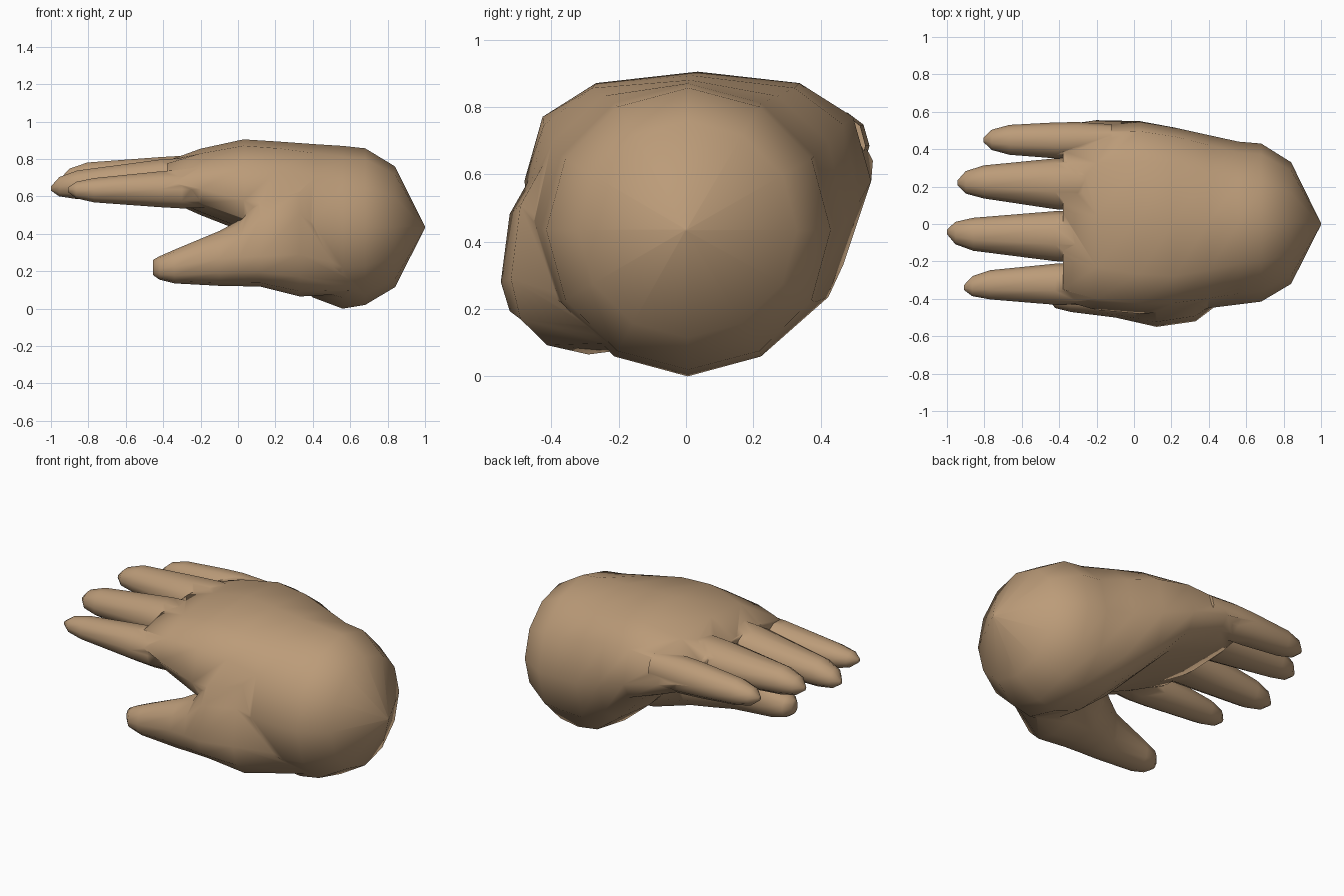
import bpy, bmesh, math

skin = bpy.data.materials.new("tan skin")
skin.diffuse_color = (0.50, 0.33, 0.19, 1)


def loft(name, rings, n):
    """Skin rings (x, y_min, y_max, z_bottom, z_mid, z_top, squareness) along x."""
    bm = bmesh.new()
    loops = []
    for x, y0, y1, z0, zm, z1, p in rings:
        loop = []
        for i in range(n):
            a = 2 * math.pi * i / n
            c, s = math.cos(a), math.sin(a)
            u = math.copysign(abs(c) ** (2 / p), c)
            v = math.copysign(abs(s) ** (2 / p), s)
            h = z1 - zm if v > 0 else zm - z0
            loop.append(bm.verts.new((x, (y0 + y1) / 2 + u * (y1 - y0) / 2, zm + v * h)))
        loops.append(loop)
    for a, b in zip(loops, loops[1:]):
        for i in range(n):
            j = (i + 1) % n
            bm.faces.new((a[i], a[j], b[j], b[i]))
    bm.faces.new(loops[0])
    bm.faces.new(loops[-1])
    bmesh.ops.recalc_face_normals(bm, faces=bm.faces)
    me = bpy.data.meshes.new(name)
    bm.to_mesh(me)
    bm.free()
    me.materials.append(skin)
    ob = bpy.data.objects.new(name, me)
    bpy.context.collection.objects.link(ob)
    return ob


# palm, running from the round wrist stump to the knuckles
hand = loft("hand", [
    (1.00, -0.004, 0.004, 0.431, 0.435, 0.439, 2),
    (0.84, -0.32, 0.33, 0.115, 0.435, 0.76, 2),
    (0.68, -0.415, 0.43, 0.02, 0.435, 0.857, 2),
    (0.56, -0.43, 0.44, 0.00, 0.44, 0.87, 2),
    (0.40, -0.45, 0.475, 0.06, 0.46, 0.88, 2.4),
    (0.22, -0.47, 0.515, 0.21, 0.52, 0.893, 2.8),
    (0.03, -0.48, 0.55, 0.41, 0.58, 0.905, 2.6),
    (-0.20, -0.46, 0.555, 0.50, 0.64, 0.855, 2.3),
    (-0.38, -0.41, 0.53, 0.58, 0.68, 0.79, 2.1),
], 12)

# thumb, its heel flaring up into the side of the palm
parts = [loft("thumb", [
    (0.62, -0.30, -0.05, 0.08, 0.22, 0.50, 2),
    (0.33, -0.52, -0.06, 0.065, 0.29, 0.70, 2.2),
    (0.12, -0.55, -0.12, 0.118, 0.28, 0.66, 2.2),
    (0.01, -0.525, -0.18, 0.12, 0.275, 0.475, 2.2),
    (-0.10, -0.50, -0.25, 0.122, 0.265, 0.415, 2.2),
    (-0.34, -0.47, -0.29, 0.135, 0.225, 0.315, 2.2),
    (-0.42, -0.45, -0.31, 0.155, 0.215, 0.28, 2.2),
    (-0.455, -0.41, -0.35, 0.18, 0.22, 0.26, 2),
], 12)]

# fingers: tip x, base (y, half width, z, half height), end (y, half width, z, half height), tip (y, z)
fingers = {
    "index_finger": (-0.91, (-0.322, 0.110, 0.638, 0.100), (-0.325, 0.078, 0.633, 0.068), (-0.34, 0.635)),
    "middle_finger": (-1.00, (-0.065, 0.134, 0.690, 0.112), (-0.055, 0.088, 0.662, 0.080), (-0.042, 0.642)),
    "ring_finger": (-0.945, (0.215, 0.136, 0.705, 0.110), (0.225, 0.088, 0.706, 0.079), (0.22, 0.69)),
    "little_finger": (-0.805, (0.447, 0.096, 0.685, 0.097), (0.45, 0.080, 0.685, 0.075), (0.45, 0.68)),
}
for name, (tx, base, end, tip) in fingers.items():
    def ring(x, y, h, z, k):
        return (x, y - h, y + h, z - k, z, z + k, 2.1)
    mid = [(e + t) / 2 for e, t in zip((end[0], end[2]), tip)]
    parts.append(loft(name, [
        ring(-0.12, base[0], base[1] * 0.9, base[2], base[3]),
        ring(-0.30, base[0], base[1] * 1.02, base[2], base[3] * 1.07),
        ring(-0.42, *base),
        ring(tx + 0.14, *end),
        ring(tx + 0.045, mid[0], end[1] * 0.68, mid[1], end[3] * 0.68),
        ring(tx, tip[0], 0.012, tip[1], 0.012),
    ], 10))

# fuse everything into one skin
bpy.context.view_layer.objects.active = hand
hand.select_set(True)
for part in parts:
    mod = hand.modifiers.new("fuse", "BOOLEAN")
    mod.operation, mod.solver, mod.object = "UNION", "EXACT", part
    bpy.ops.object.modifier_apply(modifier=mod.name)
    bpy.data.objects.remove(part)
bpy.ops.object.shade_smooth_by_angle(angle=math.radians(75))
